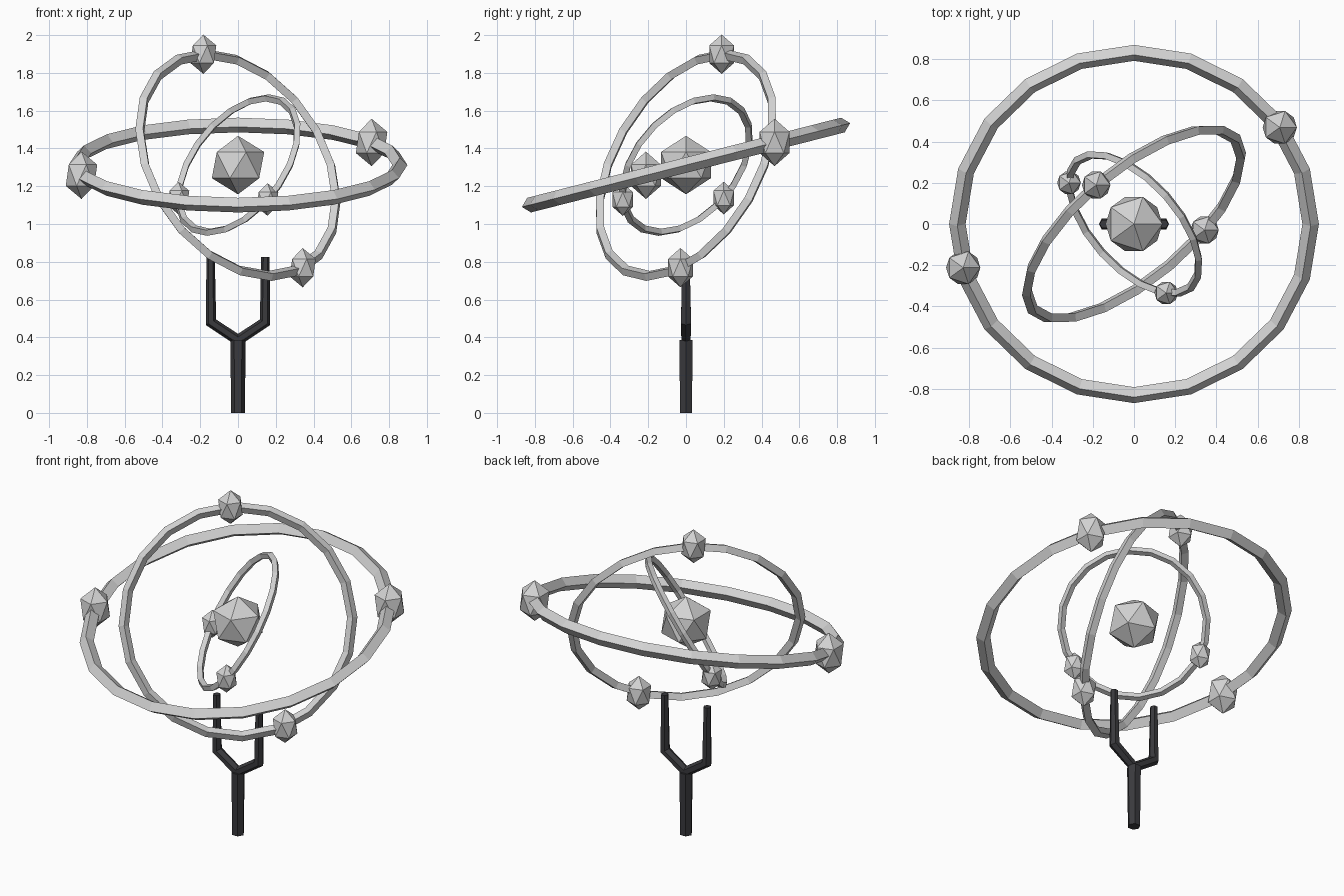
import bpy, bmesh, math
from mathutils import Vector, Euler

if "Cube" in bpy.data.objects:
    bpy.data.objects.remove(bpy.data.objects["Cube"])

CENTRE = Vector((0, 0, 1.312))


def material(name, rgb):
    m = bpy.data.materials.new(name)
    m.diffuse_color = (*rgb, 1)
    m.use_nodes = True
    m.node_tree.nodes["Principled BSDF"].inputs["Base Color"].default_value = m.diffuse_color
    return m


SILVER = material("pale_grey", (0.65, 0.65, 0.65))
DARK = material("dark_iron", (0.042, 0.042, 0.047))


def finish(name, mat):
    ob = bpy.context.object
    ob.name = name
    ob.data.materials.append(mat)
    return ob


def gem(name, loc, r, stretch=1.0):
    bpy.ops.mesh.primitive_ico_sphere_add(subdivisions=1, radius=r, location=loc)
    finish(name, SILVER).scale.z = stretch


def tube(name, path, radii, sides=6):
    """Sweep a polygon along a path lying in the xz plane."""
    bm = bmesh.new()
    pts = [Vector(p) for p in path]
    side = Vector((0, 1, 0))
    rings = []
    for i, (p, r) in enumerate(zip(pts, radii)):
        dirs = []
        if i > 0:
            dirs.append((p - pts[i - 1]).normalized())
        if i < len(pts) - 1:
            dirs.append((pts[i + 1] - p).normalized())
        t = sum(dirs, Vector()).normalized()
        v = t.cross(side)
        rings.append([bm.verts.new(p + r * (math.cos(a) * v + math.sin(a) * side))
                      for a in (2 * math.pi * k / sides for k in range(sides))])
    for a, b in zip(rings, rings[1:]):
        for k in range(sides):
            n = (k + 1) % sides
            bm.faces.new((a[k], a[n], b[n], b[k]))
    bm.faces.new(rings[0])
    bm.faces.new(rings[-1])
    bmesh.ops.recalc_face_normals(bm, faces=bm.faces)
    me = bpy.data.meshes.new(name)
    bm.to_mesh(me)
    bm.free()
    me.materials.append(DARK)
    ob = bpy.data.objects.new(name, me)
    bpy.context.collection.objects.link(ob)


# core gem
gem("core_gem", CENTRE, 0.155)

# tilted rings, each carrying two stretched beads:
# name, ring radius, tube radius, x tilt, z turn, bead radius, bead angles
RINGS = [
    ("outer", 0.857, 0.040, 0.25, 0.0, 0.093, (0.6, 3.4)),
    ("middle", 0.643, 0.029, 1.15, 0.7, 0.077, (1.6, 5.1)),
    ("inner", 0.412, 0.022, 2.1, 2.3, 0.064, (3.68, 5.77)),
]
for name, R, r, tilt, turn, bead, angles in RINGS:
    rot = Euler((tilt, 0, turn))
    bpy.ops.mesh.primitive_torus_add(major_radius=R, minor_radius=r, major_segments=20,
                                     minor_segments=4, location=CENTRE, rotation=rot)
    finish(name + "_ring", SILVER)
    for k, a in enumerate(angles):
        p = Vector((R * math.cos(a), R * math.sin(a), 0))
        p.rotate(rot)
        gem(f"{name}_bead_{k + 1}", CENTRE + p, bead, 1.35)

# forked stand
tube("stand_stem", [(0, 0, 0), (0, 0, 0.385)], [0.036, 0.041])
for s, label in ((-1, "left"), (1, "right")):
    tube(label + "_prong",
         [(0, 0, 0.385), (s * 0.143, 0, 0.48), (s * 0.145, 0, 0.825)],
         [0.028, 0.031, 0.022])
